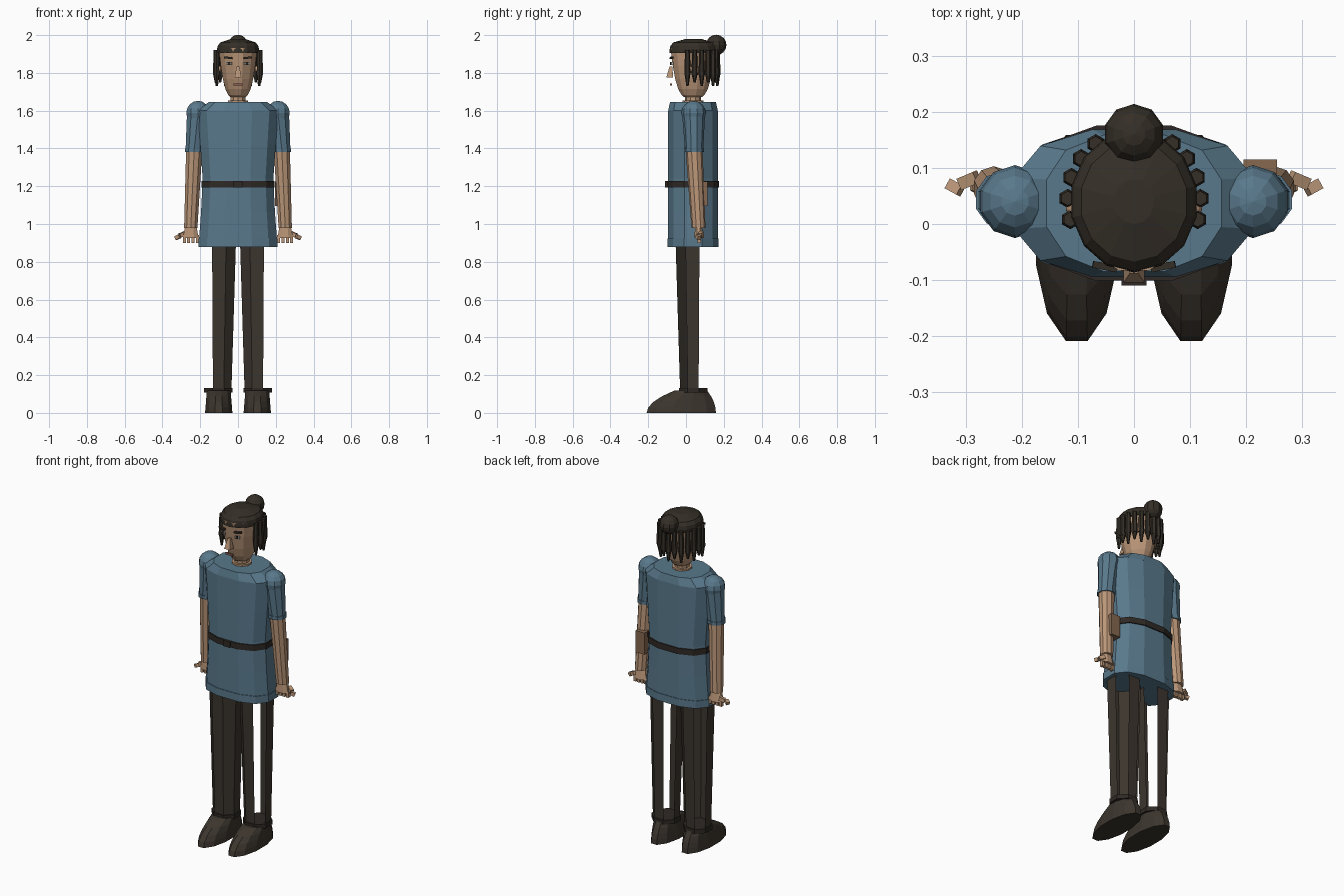
import bpy, bmesh, math
from mathutils import Euler, Matrix, Vector

if "Cube" in bpy.data.objects:
    bpy.data.objects.remove(bpy.data.objects["Cube"], do_unlink=True)


def material(name, *rgb):
    mat = bpy.data.materials.new(name)
    mat.use_nodes = True
    mat.diffuse_color = (*rgb, 1)
    mat.node_tree.nodes["Principled BSDF"].inputs["Base Color"].default_value = (*rgb, 1)
    return mat


shirt = material("blue cloth", .1, .19, .26)
dark = material("dark trousers", .045, .036, .027)
hair = material("dark hair", .035, .028, .02)
leather = material("dark leather", .028, .022, .018)
pouch_brown = material("brown leather", .24, .14, .08)
skin = material("skin", .5, .31, .19)
white = material("eye white", .6, .57, .5)
lips = material("lips", .26, .11, .08)


def finish(name, bm, mat):
    bmesh.ops.recalc_face_normals(bm, faces=bm.faces)
    mesh = bpy.data.meshes.new(name)
    bm.to_mesh(mesh)
    bm.free()
    mesh.materials.append(mat)
    part = bpy.data.objects.new(name, mesh)
    bpy.context.collection.objects.link(part)
    return part


def loft(name, mat, shape, steps=1, sides=10, squareness=1, missing=(), caps=True):
    """Rings from shape(t), which gives a centre, a width and a depth radius."""
    bm = bmesh.new()
    rings = []
    for step in range(steps + 1):
        centre, wide, deep = shape(step / steps)
        ring = []
        for k in range(sides):
            angle = math.tau * (k + .5) / sides
            c, s = math.cos(angle), math.sin(angle)
            offset = Vector((wide * math.copysign(abs(c) ** squareness, c),
                             deep * math.copysign(abs(s) ** squareness, s), 0))
            ring.append(bm.verts.new(Vector(centre) + offset))
        rings.append(ring)
    for low, high in zip(rings, rings[1:]):
        for k in range(sides):
            if k not in missing:
                j = (k + 1) % sides
                bm.faces.new((low[k], low[j], high[j], high[k]))
    if caps:
        bm.faces.new(rings[0])
        bm.faces.new(rings[-1])
    return finish(name, bm, mat)


def tube(name, mat, low, high, low_radius, high_radius, depth=1, **options):
    """Straight taper between two centres; depth scales the radius along y."""
    def shape(t):
        radius = low_radius + (high_radius - low_radius) * t
        return Vector(low).lerp(Vector(high), t), radius, radius * depth
    return loft(name, mat, shape, **options)


def band(name, mat, centre, height, radius, depth=1, **options):
    half = Vector((0, 0, height / 2))
    return tube(name, mat, Vector(centre) - half, Vector(centre) + half,
                radius, radius, depth, **options)


def box(name, mat, centre, size, turn=(0, 0, 0)):
    bm = bmesh.new()
    bmesh.ops.create_cube(bm, size=1)
    bmesh.ops.scale(bm, vec=size, verts=bm.verts)
    bmesh.ops.rotate(bm, matrix=Euler(turn).to_matrix(), verts=bm.verts)
    bmesh.ops.translate(bm, vec=centre, verts=bm.verts)
    return finish(name, bm, mat)


def ball(name, mat, centre, radius):
    bm = bmesh.new()
    bmesh.ops.create_uvsphere(bm, u_segments=10, v_segments=8, radius=radius)
    bmesh.ops.translate(bm, vec=centre, verts=bm.verts)
    return finish(name, bm, mat)


# Tunic flaring away from the waist, sloping yoke, hem and belt
body_y, hem_z, waist_z, shoulder_z = .037, .88, 1.21, 1.6
cloth = dict(sides=12, squareness=.8)


def tunic_shape(t):
    z = hem_z + (shoulder_z - hem_z) * t
    return (0, body_y, z), .19 + .075 * abs(z - waist_z), .135


def yoke_shape(t):
    return (0, body_y, shoulder_z + .045 * t), .22 - .06 * t, .135 - .01 * t


loft("tunic", shirt, tunic_shape, steps=4, **cloth)
loft("tunic_yoke", shirt, yoke_shape, **cloth)
band("tunic_hem", shirt, (0, body_y, .9), .045, .216, .64, **cloth)
band("belt", leather, (0, body_y, waist_z), .035, .2, .71, **cloth)
box("belt_buckle", leather, (0, -.105, waist_z), (.045, .01, .035))
box("belt_pouch", pouch_brown, (.225, .09, 1.16), (.06, .05, .13))

# Neck and head, narrowing quickly toward the chin
band("neck_base", skin, (0, body_y, 1.64), .03, .056)
band("neck", skin, (0, body_y, 1.67), .06, .042)


def head_shape(t):
    rise = t * t
    radius = .105 * (rise + .03) ** .25
    return (0, body_y, 1.673 + .26 * rise), radius, radius * 1.17


loft("head", skin, head_shape, steps=5, sides=12)

# Face
tube("nose", skin, (0, -.086, 1.775), (0, -.08, 1.835), .026, .01, sides=4)
box("mouth", lips, (0, -.079, 1.738), (.046, .01, .012))
box("left_eyebrow", hair, (.052, -.076, 1.88), (.044, .012, .01), (0, -.12, .2))
box("left_eye", white, (.048, -.075, 1.85), (.03, .01, .014), (0, 0, .2))
box("left_pupil", leather, (.047, -.079, 1.85), (.014, .008, .015), (0, 0, .2))
ball("left_ear", skin, (.104, .03, 1.82), .018)


# Domed hair, bun and a row of locks around the sides and back
def dome_shape(t):
    radius = .114 * math.sqrt(1 - .9 * t ** 4)
    return (0, .04, 1.905 + .075 * t), radius, radius * 1.11


loft("hair_cap", hair, dome_shape, steps=4, sides=14)
ball("hair_bun", hair, (0, .16, 1.948), .054)
locks = 13
for i in range(locks):
    angle = math.radians(-16 + 212 * i / (locks - 1))
    spot = Vector((.118 * math.cos(angle), .042 + .124 * math.sin(angle), 0))
    tip, bulge, root = (spot + Vector((0, 0, z)) for z in (1.73 + .02 * (i % 2), 1.79, 1.92))
    tube(f"hair_lock_{i}", hair, bulge, root, .017, .013, sides=6)
    tube(f"hair_lock_tip_{i}", hair, tip, bulge, .006, .015, sides=6)

# Left sleeve and arm
elbow, wrist = Vector((.232, .043, 1.39)), Vector((.25, .066, .98))
shoulder = Vector((.212, .04, 1.587))
ball("left_shoulder", shirt, shoulder, .065)
tube("left_sleeve", shirt, elbow, shoulder, .048, .061)
band("left_sleeve_cuff", shirt, elbow, .02, .052)
tube("left_arm", skin, wrist, elbow, .037, .045)

# Left hand with fingers and a thumb pointing outward
tube("left_hand", skin, (.25, .07, .925), wrist, .045, .034, .6, sides=8)
for i in range(4):
    box(f"left_finger_{i}", skin, (.215 + .023 * i, .07, .92), (.016, .02, .042))
box("left_thumb_base", skin, (.294, .078, .945), (.034, .022, .022), (0, .4, -.4))
box("left_thumb_tip", skin, (.319, .065, .93), (.026, .02, .02), (0, .4, .5))

# Left trouser leg of open cloth panels, with ankle cuff
ankle = Vector((.104, .038, .12))
tube("left_trouser_leg", dark, ankle, (.1, .034, .95), .075, .098,
     sides=8, missing=(0, 2, 6), caps=False)
band("left_ankle_cuff", leather, ankle, .026, .082, sides=8)


# Left shoe, longest at the sole
def shoe_shape(t):
    return (.102, .05 * t * t - .025, .118 * t), .075 - .01 * t, .19 - .1 * t * t


loft("left_shoe", dark, shoe_shape, steps=4, sides=12)

# Matching right side
for part in list(bpy.context.collection.objects):
    if part.name.startswith("left_"):
        twin = part.copy()
        twin.name = part.name.replace("left_", "right_")
        twin.data = part.data.copy()
        twin.data.transform(Matrix.Scale(-1, 4, (1, 0, 0)))
        twin.data.flip_normals()
        bpy.context.collection.objects.link(twin)
